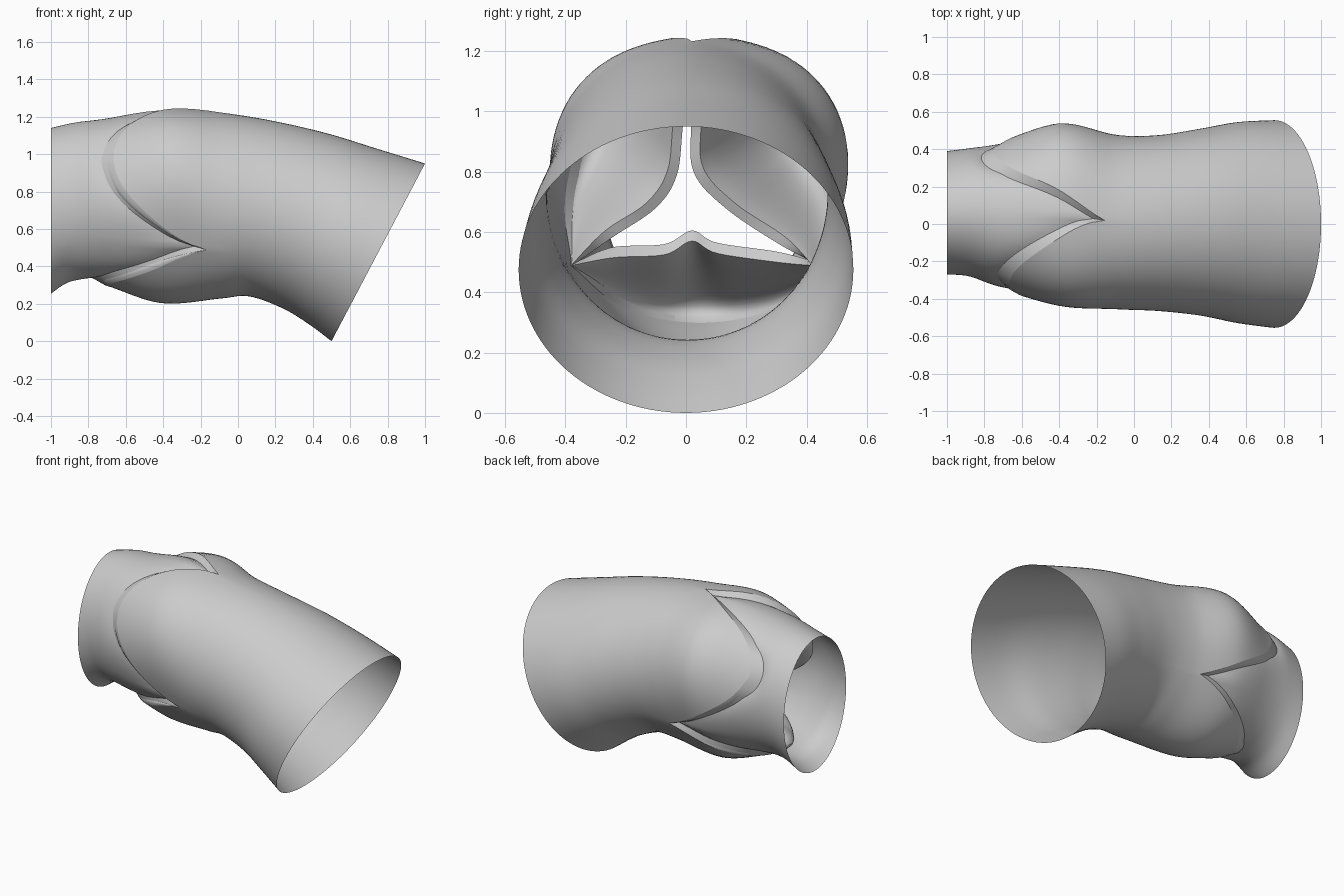
import bpy, bmesh
from math import sin, cos, radians, exp, pi
from mathutils import Vector

if "Cube" in bpy.data.objects:
    bpy.data.objects.remove(bpy.data.objects["Cube"])

tissue = bpy.data.materials.new("pale grey")
tissue.use_nodes = True
GREY = (0.6, 0.6, 0.6, 1)
tissue.diffuse_color = GREY
tissue.node_tree.nodes["Principled BSDF"].inputs["Base Color"].default_value = GREY

# Tube sections: station, bottom x z, top x z, y low, y high
SECTIONS = [
    (-1.0, -1.0, .255, -1.0, 1.14, -.27, .39),
    (-.88, -.89, .32, -.87, 1.17, -.28, .405),
    (-.72, -.73, .315, -.71, 1.195, -.34, .435),
    (-.42, -.42, .235, -.38, 1.27, -.43, .53),
    (-.1, -.1, .235, -.08, 1.225, -.455, .475),
    (.12, .06, .24, .2, 1.175, -.465, .475),
    (.36, .24, .175, .48, 1.11, -.49, .51),
    (.56, .38, .09, .74, 1.03, -.53, .545),
    (.75, .5, 0, 1.0, .95, -.555, .555),
]
CUSP_SEGS = 40
APEX = -.25             # station of the commissures
RIM = .065              # rim width along the tube
STEP_IN, STEP_OUT = -.045, .012


def spline(p0, p1, p2, p3, f):
    return [.5 * (2 * b + (c - a) * f + (2 * a - 5 * b + 4 * c - d) * f * f
                  + (3 * b - a - 3 * c + d) * f ** 3)
            for a, b, c, d in zip(p0, p1, p2, p3)]


def along(points, i, f):
    last = len(points) - 1
    return spline(points[max(i - 1, 0)], points[i], points[min(i + 1, last)],
                  points[min(i + 2, last)], f)


def wall(s, deg, push=0):
    """Point on the vessel wall, with three bulging sinuses."""
    i = max(k for k in range(len(SECTIONS) - 1) if k == 0 or SECTIONS[k][0] <= s)
    f = (s - SECTIONS[i][0]) / (SECTIONS[i + 1][0] - SECTIONS[i][0])
    _, bx, bz, tx, tz, y0, y1 = along(SECTIONS, i, f)
    a = radians(deg)
    k = 1 + push + .055 * cos(3 * (a - radians(30))) * exp(-((s + .4) / .26) ** 2)
    return Vector(((bx + tx) / 2 + (tx - bx) / 2 * sin(a) * k,
                   (y0 + y1) / 2 + (y1 - y0) / 2 * cos(a) * k,
                   (bz + tz) / 2 + (tz - bz) / 2 * sin(a) * k))


def crown(deg):
    """Station of the crown shaped line where the leaflets join the wall."""
    offset = (deg - 90) % 360
    low, power = ((-.73, .7), (-.76, .8), (-.81, .9))[int(offset // 120) % 3]
    return APEX + (low - APEX) * abs(sin(radians(1.5 * offset))) ** power


def lower_line(deg):
    return wall(crown(deg), deg, STEP_IN)


def upper_line(deg):
    return wall(crown(deg) + RIM, deg, STEP_OUT)


def grid_object(name, rows, closed):
    bm = bmesh.new()
    grid = [[bm.verts.new(p) for p in row] for row in rows]
    n = len(grid[0])
    for low, high in zip(grid, grid[1:]):
        for j in range(n if closed else n - 1):
            k = (j + 1) % n
            bm.faces.new((low[j], low[k], high[k], high[j]))
    bmesh.ops.remove_doubles(bm, verts=bm.verts, dist=.0005)
    bmesh.ops.recalc_face_normals(bm, faces=bm.faces)
    mesh = bpy.data.meshes.new(name)
    bm.to_mesh(mesh)
    bm.free()
    mesh.materials.append(tissue)
    obj = bpy.data.objects.new(name, mesh)
    bpy.context.collection.objects.link(obj)
    bpy.ops.object.select_all(action='DESELECT')
    obj.select_set(True)
    bpy.context.view_layer.objects.active = obj
    bpy.ops.object.shade_smooth_by_angle(angle=radians(40))


# Vessel wall below and above the crown line, and the rim between
angles = [90 + 120 * j / CUSP_SEGS for j in range(3 * CUSP_SEGS)]
inflow, outflow = [], []
for r in range(15):
    u = r / 14
    inflow.append([wall(-1 + (crown(d) + 1) * u, d, STEP_IN * u ** 4) for d in angles])
for r in range(37):
    u = r / 36
    start = [crown(d) + RIM for d in angles]
    outflow.append([wall(s + (.75 - s) * u, d, STEP_OUT * (1 - u) ** 6)
                    for s, d in zip(start, angles)])
grid_object("inflow_wall", inflow, True)
grid_object("outflow_wall", outflow, True)
grid_object("crown_rim", [[lower_line(d) for d in angles],
                          [upper_line(d) for d in angles]], True)

# Free edges of the leaflets as (y, z), between neighbouring commissures
LEAFLETS = {
    "front_leaflet": (90, [(-.008, .97), (-.03, .79), (-.1, .68), (-.24, .585)]),
    "lower_leaflet": (210, [(-.24, .55), (-.07, .56), (.02, .605), (.1, .565), (.3, .535)]),
    "back_leaflet": (330, [(.3, .565), (.13, .68), (.025, .8), (.018, .97)]),
}


def leaflet_side(first, edge, line, shift, lift):
    """Rows of one leaflet surface, from its attachment to its free edge."""
    base = [line(first + 120 * j / CUSP_SEGS) for j in range(CUSP_SEGS + 1)]
    mid = radians(first + 60)
    pts = [base[0]]
    for k, (y, z) in enumerate(edge):
        t = (k + 1) / (len(edge) + 1)
        pts.append(Vector((APEX - .08 * sin(pi * t) + lift,
                           y + shift * cos(mid), z + shift * sin(mid))))
    pts.append(base[-1])
    rows = []
    for r in range(15):
        w = r / 14
        row = []
        for j, a in enumerate(base):
            t = j / CUSP_SEGS
            g = t * (len(pts) - 1)
            i = min(int(g), len(pts) - 2)
            p = a.lerp(Vector(along(pts, i, g - i)), w)
            p.x -= .9 * w * (1 - w) ** 2 * sin(pi * t)   # belly of the leaflet
            row.append(p)
        rows.append(row)
    return rows


# Three thick leaflets, each with an inflow face, an edge and a sinus face
for name, (first, edge) in LEAFLETS.items():
    under = leaflet_side(first, edge, lower_line, 0, 0)
    over = leaflet_side(first, edge, upper_line, .035, .02)
    grid_object(name, under + over[::-1], False)
